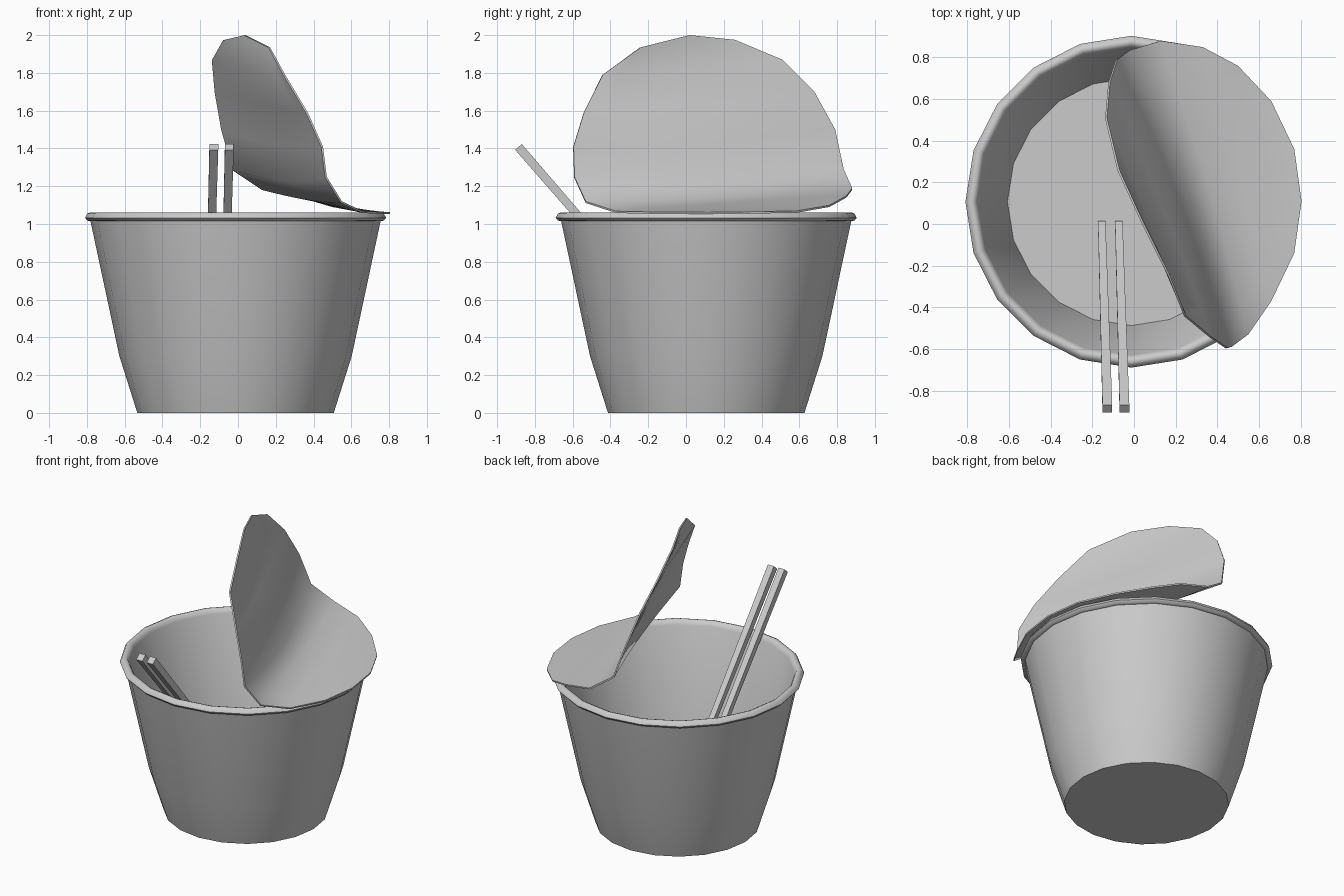
import bpy, bmesh, math
from mathutils import Vector

if "Cube" in bpy.data.objects:
    bpy.data.objects.remove(bpy.data.objects["Cube"])

CX, CY, SIDES = -0.013, 0.107, 20


def make_object(name, bm, angle=40):
    bmesh.ops.recalc_face_normals(bm, faces=bm.faces)
    mesh = bpy.data.meshes.new(name)
    bm.to_mesh(mesh)
    bm.free()
    ob = bpy.data.objects.new(name, mesh)
    bpy.context.collection.objects.link(ob)
    bpy.ops.object.select_all(action='DESELECT')
    ob.select_set(True)
    bpy.context.view_layer.objects.active = ob
    for m in ob.modifiers:
        bpy.ops.object.modifier_apply(modifier=m.name)
    bpy.ops.object.shade_smooth_by_angle(angle=math.radians(angle))
    return ob


# Cup: outer wall, rolled rim, inner wall down to the raised inner floor
profile = [(0.52, 0), (0.615, 0.3), (0.768, 1.015), (0.785, 1.018), (0.797, 1.033),
           (0.785, 1.055), (0.768, 1.062), (0.75, 1.055), (0.738, 1.03), (0.595, 0.37)]
bm = bmesh.new()
rings = []
for r, z in profile:
    rings.append([bm.verts.new((CX + r * math.cos(2 * math.pi * i / SIDES),
                                CY + r * math.sin(2 * math.pi * i / SIDES), z))
                  for i in range(SIDES)])
for a, b in zip(rings, rings[1:]):
    for i in range(SIDES):
        j = (i + 1) % SIDES
        bm.faces.new((a[i], a[j], b[j], b[i]))
bm.faces.new(rings[0])
bm.faces.new(rings[-1])
make_object("cup", bm, 60)

# Chopsticks: tapered square bars leaning on the front of the rim
def chopstick(name, x_low, x_high):
    low, high = Vector((x_low, 0.0, 0.385)), Vector((x_high, -0.887, 1.408))
    d = (high - low).normalized()
    side = Vector((1, 0, 0))
    up = side.cross(d).normalized()
    bm = bmesh.new()
    ends = []
    for p, h in ((low, 0.018), (high, 0.0235)):
        ends.append([bm.verts.new(p + side * h * sx + up * h * sy)
                     for sx, sy in ((-1, -1), (1, -1), (1, 1), (-1, 1))])
    a, b = ends
    for i in range(4):
        j = (i + 1) % 4
        bm.faces.new((a[i], a[j], b[j], b[i]))
    bm.faces.new(a)
    bm.faces.new(b)
    make_object(name, bm, 30)


chopstick("chopstick_left", -0.155, -0.128)
chopstick("chopstick_right", -0.073, -0.046)

# Lid: 20-sided sheet peeled back, lofted in rows parallel to the fold
tip_low, tip_high = Vector((0.77, 0.36, 1.065)), Vector((-0.0 + 0.04, 0.02, 2.0))
back_edge = [(0.66, 0.59, 1.07), (0.50, 0.76, 1.10), (0.33, 0.85, 1.15), (0.13, 0.88, 1.19),
             (-0.02, 0.835, 1.29), (-0.08, 0.79, 1.50), (-0.115, 0.68, 1.70),
             (-0.13, 0.51, 1.87), (-0.07, 0.26, 1.975)]
front_edge = [(0.805, 0.11, 1.063), (0.77, -0.14, 1.063), (0.66, -0.37, 1.068), (0.55, -0.53, 1.12),
              (0.47, -0.59, 1.25), (0.45, -0.595, 1.41), (0.37, -0.54, 1.59),
              (0.25, -0.44, 1.79), (0.17, -0.24, 1.935)]
sag = [0, 0, 0, 0.025, 0.06, 0.05, 0.02, 0, 0]
sag_dir = Vector((0.7, 0.27, -0.65))
STEPS = 10
bm = bmesh.new()
rows = []
for a, b, s in zip(back_edge, front_edge, sag):
    a, b = Vector(a), Vector(b)
    rows.append([bm.verts.new(a.lerp(b, k / STEPS) + sag_dir * s * math.sin(math.pi * k / STEPS))
                 for k in range(STEPS + 1)])
for a, b in zip(rows, rows[1:]):
    for k in range(STEPS):
        bm.faces.new((a[k], a[k + 1], b[k + 1], b[k]))
for tip, row in ((tip_low, rows[0]), (tip_high, rows[-1])):
    t = bm.verts.new(tip)
    for k in range(STEPS):
        bm.faces.new((t, row[k], row[k + 1]))
bmesh.ops.recalc_face_normals(bm, faces=bm.faces)
bmesh.ops.solidify(bm, geom=bm.faces[:], thickness=0.01)
make_object("peeled_lid", bm, 40)
